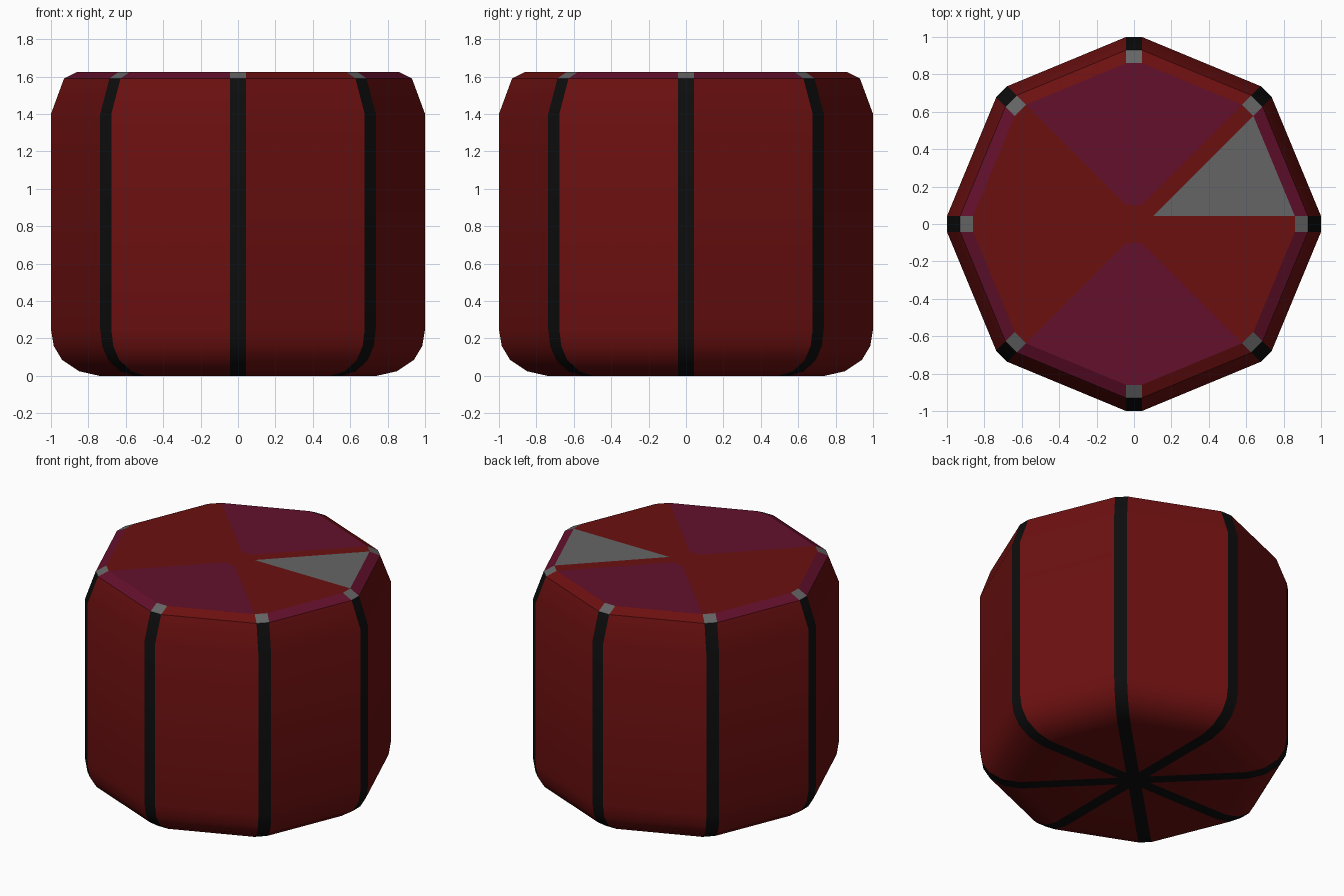
import bpy, bmesh
from math import sin, cos, tan, pi, radians
from mathutils import Vector

if "Cube" in bpy.data.objects:
    bpy.data.objects.remove(bpy.data.objects["Cube"])

SIDES, W = 8, 0.042                  # octagon, half width of the strips
STEP = 2 * pi / SIDES
R0 = W / tan(STEP / 2)               # radius where neighbouring strips meet
TOP = 1.625

BODY = [(R0, 0), (0.74, 0), (0.85, 0.025), (0.94, 0.085), (0.985, 0.16),
        (1.0, 0.25), (1.0, 1.40), (0.93, 1.59)]
RIM = [(0.93, 1.59), (0.86, TOP)]
LID = [(0.86, TOP), (R0, TOP)]


def material(name, rgb):
    m = bpy.data.materials.new(name)
    m.diffuse_color = (*rgb, 1)
    m.use_nodes = True
    m.node_tree.nodes["Principled BSDF"].inputs["Base Color"].default_value = m.diffuse_color
    return m


RED = material("red", (0.15, 0.005, 0.005))
PURPLE = material("purple", (0.125, 0.005, 0.024))
BLACK = material("black", (0.004, 0.004, 0.004))
GREY = material("grey", (0.13, 0.13, 0.13))


def corner(k, side, r, z):
    a = k * STEP
    return Vector((r * cos(a) - side * W * sin(a), r * sin(a) + side * W * cos(a), z))


def loft(name, profile, kind, ids, mat, hub_z=None):
    """Sweep a profile over the chosen panels (between corners) or strips (on corners)."""
    bm = bmesh.new()
    for i in ids:
        ends = ((i, 1), (i + 1, -1)) if kind == "panel" else ((i, -1), (i, 1))
        rows = [[bm.verts.new(corner(k, s, r, z)) for k, s in ends] for r, z in profile]
        for lo, hi in zip(rows, rows[1:]):
            bm.faces.new((lo[0], lo[1], hi[1], hi[0]))
    if hub_z is not None:            # small octagon closing the centre
        ring = [bm.verts.new(corner(i, 1, R0, hub_z)) for i in range(SIDES)]
        bm.faces.new(ring if hub_z > 0 else ring[::-1])
    bmesh.ops.remove_doubles(bm, verts=bm.verts, dist=1e-4)
    me = bpy.data.meshes.new(name)
    bm.to_mesh(me)
    bm.free()
    me.materials.append(mat)
    ob = bpy.data.objects.new(name, me)
    bpy.context.collection.objects.link(ob)
    bpy.context.view_layer.objects.active = ob
    for o in bpy.context.selected_objects:
        o.select_set(False)
    ob.select_set(True)
    bpy.ops.object.shade_smooth_by_angle(angle=radians(35))
    return ob


ALL = range(SIDES)

# Body: padded side panels with black seams running under the base
loft("side_panels", BODY, "panel", ALL, RED)
loft("side_seams", BODY, "strip", ALL, BLACK, hub_z=0)

# Bevelled rim with grey corner clips
loft("rim_panels_red", RIM, "panel", (1, 2, 6), RED)
loft("rim_panels_purple", RIM, "panel", (0, 3, 4, 5, 7), PURPLE)
loft("rim_clips", RIM, "strip", ALL, GREY)

# Flat top split into coloured wedges
loft("top_wedge_grey", LID, "panel", (0,), GREY)
loft("top_wedges_purple", LID, "panel", (1, 2, 5, 6), PURPLE)
loft("top_strips_purple", LID, "strip", (2, 6), PURPLE)
loft("top_wedges_red", LID, "panel", (3, 4, 7), RED)
loft("top_strips_red", LID, "strip", (0, 1, 3, 4, 5, 7), RED, hub_z=TOP)
